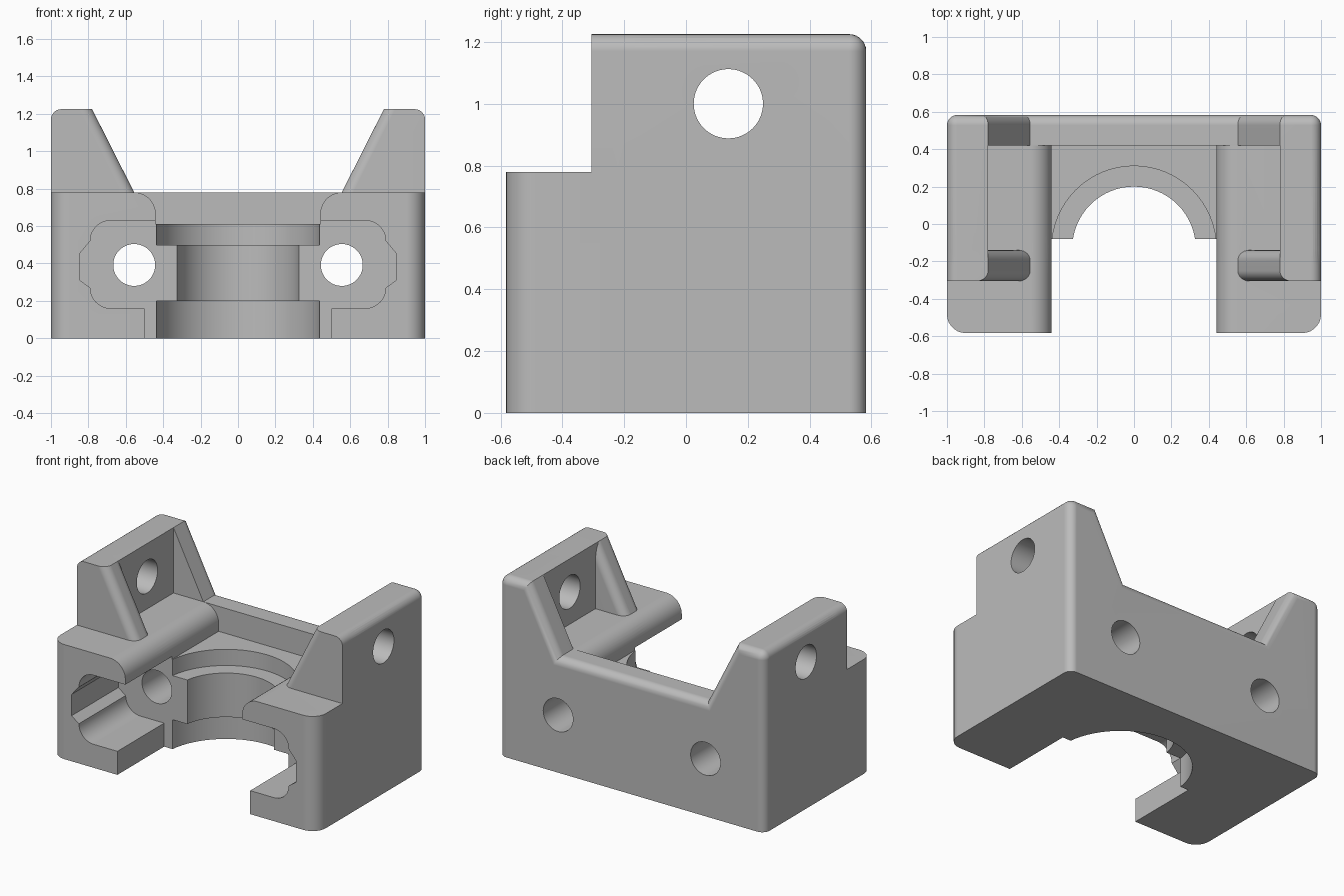
import bpy, bmesh
from math import cos, sin, pi, radians

cube = bpy.data.objects.get("Cube")
if cube:
    bpy.data.objects.remove(cube, do_unlink=True)

grey = bpy.data.materials.new("plain grey")
grey.use_nodes = True
grey.diffuse_color = (0.5, 0.5, 0.5, 1)
grey.node_tree.nodes["Principled BSDF"].inputs["Base Color"].default_value = (0.5, 0.5, 0.5, 1)

# Main dimensions
TOP, DECK, BACK = 1.225, 0.78, 0.583
WALL_Y, FRONT_Y = 0.42, -0.08      # rear wall face, clamp face
WALL_X, SLOPE_X = 0.78, 0.555      # upright inner face, foot of the slopes
BORE_X, BORE_Y, FLOOR = 0.44, -0.13, 0.61
FILLET, HOLE = 0.055, 0.112


def near(a, b):
    return abs(a - b) < 1e-4


def arc(cx, cy, r, start, end, steps=10):
    """Points along an arc, in degrees."""
    angles = [radians(start + (end - start) * i / steps) for i in range(steps + 1)]
    return [(cx + r * cos(a), cy + r * sin(a)) for a in angles]


def mirrored(half):
    """Close a right-hand half profile with its mirror image."""
    return half + [(-x, v) for x, v in reversed(half)]


def prism(name, points, axis, lo, hi, bevel=None, radius=FILLET):
    """Extrude a profile along an axis and round the edges the rule picks."""
    place = {"x": lambda u, v, w: (w, u, v),
             "y": lambda u, v, w: (u, w, v),
             "z": lambda u, v, w: (u, v, w)}[axis]
    bm = bmesh.new()
    a = [bm.verts.new(place(u, v, lo)) for u, v in points]
    b = [bm.verts.new(place(u, v, hi)) for u, v in points]
    bm.faces.new(a)
    bm.faces.new(b[::-1])
    for i in range(len(a)):
        j = (i + 1) % len(a)
        bm.faces.new((a[j], a[i], b[i], b[j]))
    bmesh.ops.recalc_face_normals(bm, faces=bm.faces)
    if bevel:
        edges = [e for e in bm.edges if bevel(e.verts[0].co, e.verts[1].co)]
        bmesh.ops.bevel(bm, geom=edges, offset=radius, segments=7, profile=0.5,
                        affect="EDGES", clamp_overlap=True)
    mesh = bpy.data.meshes.new(name)
    bm.to_mesh(mesh)
    bm.free()
    mesh.materials.append(grey)
    obj = bpy.data.objects.new(name, mesh)
    bpy.context.collection.objects.link(obj)
    return obj


def cylinder(name, u, v, r, axis, lo, hi):
    return prism(name, arc(u, v, r, 0, 360, 64)[:-1], axis, lo, hi)


def combine(target, tool, operation):
    """Apply a boolean and discard the tool."""
    mod = target.modifiers.new(operation.lower(), "BOOLEAN")
    mod.operation, mod.solver, mod.object = operation, "EXACT", tool
    bpy.context.view_layer.objects.active = target
    bpy.ops.object.modifier_apply(modifier=mod.name)
    bpy.data.objects.remove(tool, do_unlink=True)


def outer_top(p, q):
    return all(near(abs(c.x), 1) and near(c.z, TOP) for c in (p, q))


# Rear body with uprights and rounded back outline
def back_outline(p, q):
    on_back = near(p.y, BACK) and near(q.y, BACK)
    return outer_top(p, q) or (on_back and p.z + q.z > 0.01)


body = prism("mount_body", mirrored([(1, 0), (1, TOP), (WALL_X, TOP), (SLOPE_X, DECK)]),
             "y", -0.22, BACK, back_outline)
combine(body, prism("pocket", mirrored([(WALL_X, DECK), (WALL_X, 2)]),
                    "y", -0.5, WALL_Y), "DIFFERENCE")

# Lower block with rounded front corners
combine(body, prism("lower_block", mirrored([(1, WALL_Y), (1, -BACK)]), "z", 0, DECK,
                    lambda p, q: near(p.y, -BACK) and near(q.y, -BACK)
                    and near(p.x, q.x), 0.1), "UNION")

# Front gussets with rounded slopes
SUNK = 0.7
foot = WALL_X - (WALL_X - SLOPE_X) * (TOP - SUNK) / (TOP - DECK)


def slope_edge(p, q):
    slanted = near(p.y, q.y) and not near(p.x, q.x) and not near(p.z, q.z)
    return slanted or outer_top(p, q)


for side in (1, -1):
    profile = [(1, SUNK), (1, TOP), (WALL_X, TOP), (foot, SUNK)]
    combine(body, prism("gusset", [(side * x, z) for x, z in profile],
                        "y", -0.305, -0.14, slope_edge), "UNION")

# Front opening: side sockets, V notches and rounded upper lips
lip = arc(SLOPE_X, DECK - 0.115, 0.115, 180, 90) + [(SLOPE_X, 2)]
socket = ([(0.5, -1), (0.5, 0.16)] + arc(0.68, 0.27, 0.11, -90, 0)
          + [(0.845, 0.31), (0.845, 0.455)] + arc(0.68, 0.52, 0.11, 0, 90)
          + [(BORE_X, 0.63)])
combine(body, prism("front_opening", mirrored(socket + lip), "y", -1, FRONT_Y), "DIFFERENCE")

# Channel above the clamp floor
combine(body, prism("channel", mirrored([(BORE_X, FLOOR)] + lip), "y", -0.3, WALL_Y),
        "DIFFERENCE")

# Stepped half bore
for r, lo, hi in ((0.33, -1, 0.7), (BORE_X, -1, 0.2), (BORE_X, 0.5, 0.7)):
    combine(body, cylinder("bore", 0, BORE_Y, r, "z", lo, hi), "DIFFERENCE")

# Screw holes through the back and the uprights
for side in (1, -1):
    combine(body, cylinder("screw_hole", side * SLOPE_X, 0.392, HOLE, "y", -0.3, 1),
            "DIFFERENCE")
combine(body, cylinder("cross_hole", 0.137, 1.0, HOLE, "x", -2, 2), "DIFFERENCE")

# Smooth curved faces, crisp edges
bpy.ops.object.select_all(action="DESELECT")
body.select_set(True)
bpy.context.view_layer.objects.active = body
bpy.ops.object.shade_smooth_by_angle(angle=radians(25))
normals = body.modifiers.new("flat face normals", "WEIGHTED_NORMAL")
normals.keep_sharp = True
